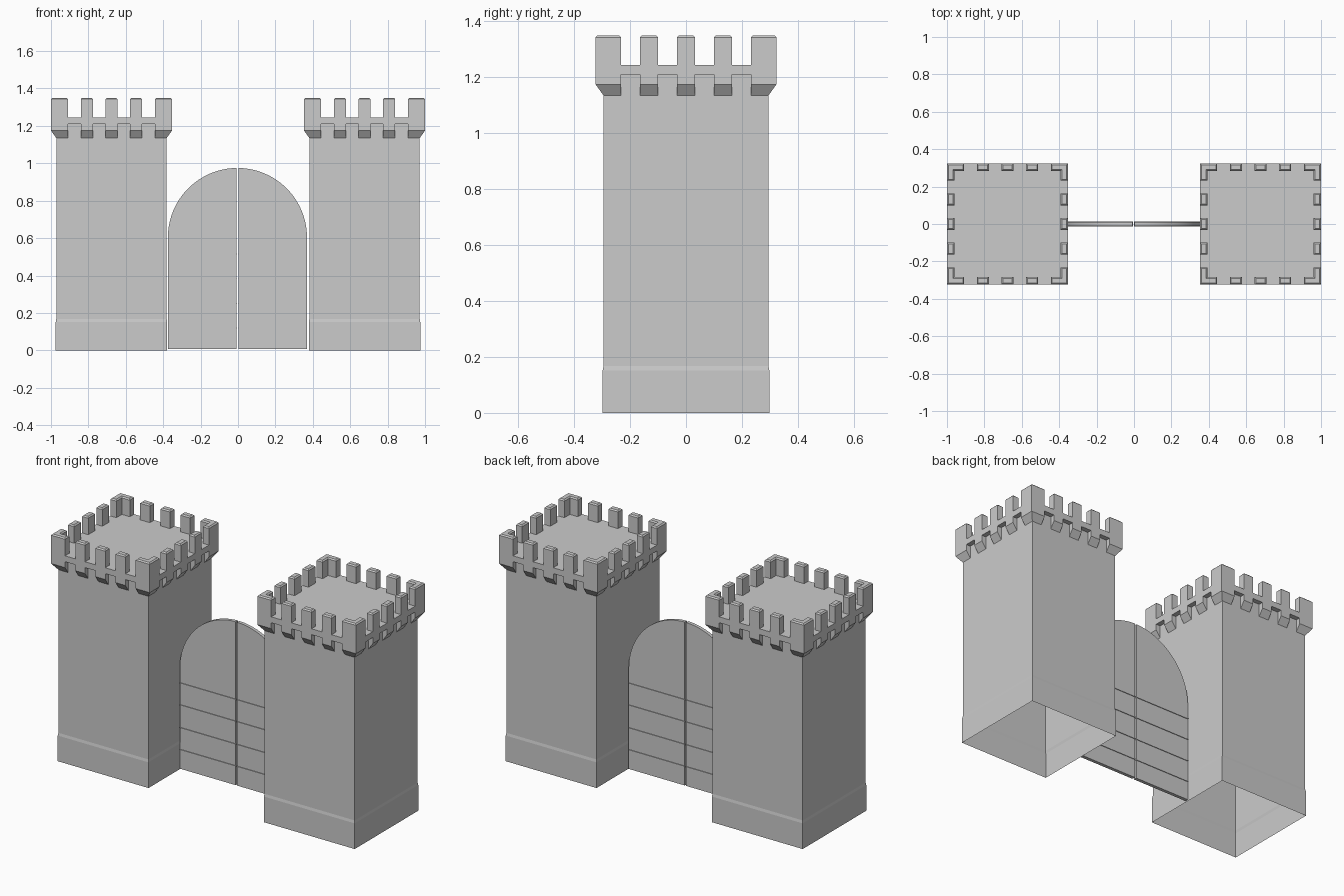
import bpy
import bmesh
import math
from mathutils import Matrix, Vector

cube = bpy.data.objects.get("Cube")
if cube:
    bpy.data.objects.remove(cube, do_unlink=True)

stone = bpy.data.materials.new("light_grey")
stone.use_nodes = True
grey = (0.6, 0.6, 0.6, 1)
stone.diffuse_color = grey
stone.node_tree.nodes["Principled BSDF"].inputs["Base Color"].default_value = grey

TOWER_X = 0.6765
BODY, TOP = 0.295, 0.3235      # half widths of shaft and parapet
SLAB_Z, FLOOR_Z, CREST_Z = 1.21, 1.245, 1.35
TOOTH, CORNER, THICK, CHAMFER = 0.032, 0.232, 0.04, 0.007


def rect(x0, x1, y0, y1):
    return [(x0, y0), (x1, y0), (x1, y1), (x0, y1)]


def square(h):
    return rect(-h, h, -h, h)


def loft(bm, rings, turn=0, caps=(True, True)):
    """Join (outline, height) rings, turned by quarter turns about z."""
    rot = Matrix.Rotation(turn * math.pi / 2, 3, "Z")
    loops = [[bm.verts.new(rot @ Vector((x, y, z))) for x, y in pts] for pts, z in rings]
    for low, high in zip(loops, loops[1:]):
        for i in range(len(low)):
            j = (i + 1) % len(low)
            bm.faces.new((low[i], low[j], high[j], high[i]))
    if caps[0]:
        bm.faces.new(loops[0][::-1])
    if caps[1]:
        bm.faces.new(loops[-1])


def finish(bm, name, location):
    mesh = bpy.data.meshes.new(name)
    bm.to_mesh(mesh)
    bm.free()
    mesh.materials.append(stone)
    obj = bpy.data.objects.new(name, mesh)
    obj.location = location
    bpy.context.collection.objects.link(obj)
    return obj


def corner_outline(c):
    """L-shaped corner merlon, shrunk by c."""
    far, near, inner = TOP - c, CORNER + c, TOP - THICK + c
    return [(near, inner), (inner, inner), (inner, near),
            (far, near), (far, far), (near, far)]


def tower(side, x):
    # Shaft, open underneath, with a slightly wider plinth
    bm = bmesh.new()
    plinth = BODY + 0.003
    loft(bm, [(square(plinth), 0), (square(plinth), 0.152),
              (square(BODY), 0.168), (square(BODY), SLAB_Z)], caps=(False, False))
    finish(bm, side + "_tower_shaft", (x, 0, 0))

    # Parapet slab
    bm = bmesh.new()
    loft(bm, [(square(TOP), SLAB_Z), (square(TOP), FLOOR_Z)])
    finish(bm, side + "_parapet_slab", (x, 0, 0))

    # Sloped corbels under the slab and merlons on top
    corbels, merlons = bmesh.new(), bmesh.new()
    slope = (1.135, 1.175, SLAB_Z)
    for turn in range(4):
        reach = (BODY, TOP, TOP)
        loft(corbels, [(rect(CORNER, r, CORNER, r), z)
                       for r, z in zip(reach, slope)], turn)
        loft(merlons, [(corner_outline(0), FLOOR_Z),
                       (corner_outline(0), CREST_Z - CHAMFER),
                       (corner_outline(CHAMFER), CREST_Z)], turn)
        for y in (-0.132, 0, 0.132):
            loft(corbels, [(rect(BODY - 0.01, r, y - TOOTH, y + TOOTH), z)
                           for r, z in zip(reach, slope)], turn)
            rings = [(rect(TOP - THICK + c, TOP - c, y - TOOTH + c, y + TOOTH - c), z)
                     for c, z in ((0, FLOOR_Z), (0, CREST_Z - CHAMFER), (CHAMFER, CREST_Z))]
            loft(merlons, rings, turn)
    finish(corbels, side + "_corbels", (x, 0, 0))
    finish(merlons, side + "_merlons", (x, 0, 0))


def gate_leaf(side, s):
    # Half of a round-arched door
    gap, radius, spring, half = 0.005, 0.372, 0.603, 0.01
    start = math.acos(gap / radius)
    arc = [(s * radius * math.cos(start * i / 24), spring + radius * math.sin(start * i / 24))
           for i in range(25)]
    outline = [(s * gap, 0.006), (s * radius, 0.006)] + arc
    bm = bmesh.new()
    rings = [[bm.verts.new((x, y, z)) for x, z in outline] for y in (-half, half)]
    for i in range(len(outline)):
        j = (i + 1) % len(outline)
        bm.faces.new((rings[0][i], rings[0][j], rings[1][j], rings[1][i]))
    bm.faces.new(rings[0])
    bm.faces.new(rings[1][::-1])
    bmesh.ops.recalc_face_normals(bm, faces=bm.faces)
    leaf = finish(bm, side + "_gate_leaf", (-0.003, 0, 0))
    bpy.ops.object.select_all(action="DESELECT")
    leaf.select_set(True)
    bpy.context.view_layer.objects.active = leaf
    bpy.ops.object.shade_smooth_by_angle(angle=math.radians(30))

    # Thin horizontal bands across both faces
    bm = bmesh.new()
    x0, x1 = sorted((s * gap * 0.6, s * radius))
    for z in (0.12, 0.25, 0.385, 0.515):
        band = rect(x0, x1, -half - 0.004, half + 0.004)
        loft(bm, [(band, z - 0.002), (band, z + 0.002)])
    finish(bm, side + "_gate_bands", (-0.003, 0, 0))


for side, s in (("left", 1), ("right", -1)):
    tower(side, s * TOWER_X)
    gate_leaf(side, s)
